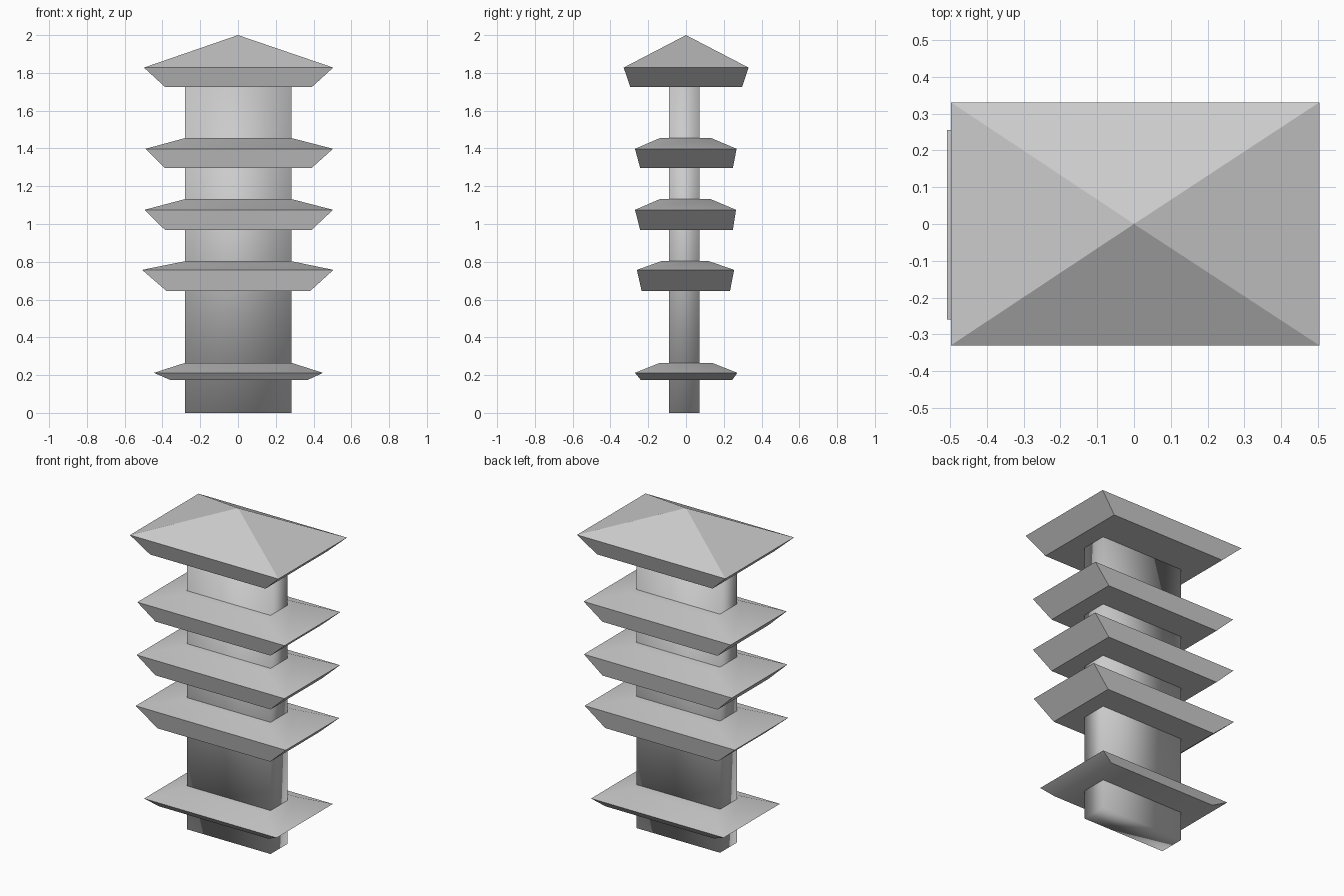
import bpy
import math

if "Cube" in bpy.data.objects:
    bpy.data.objects.remove(bpy.data.objects["Cube"])

stone = bpy.data.materials.new("light_grey_stone")
stone.diffuse_color = (0.6, 0.6, 0.6, 1)
stone.use_nodes = True
stone.node_tree.nodes["Principled BSDF"].inputs["Base Color"].default_value = stone.diffuse_color


def loft(name, sections, apex=None):
    """Stack of rectangles (x0, x1, y0, y1, z), closed by a flat cap or an apex."""
    verts, faces = [], [(3, 2, 1, 0)]
    for x0, x1, y0, y1, z in sections:
        verts += [(x0, y0, z), (x1, y0, z), (x1, y1, z), (x0, y1, z)]
    for k in range(len(sections) - 1):
        a = 4 * k
        for i in range(4):
            j = (i + 1) % 4
            faces.append((a + i, a + j, a + 4 + j, a + 4 + i))
    b = len(verts) - 4
    if apex:
        verts.append(apex)
        faces += [(b + i, b + (i + 1) % 4, b + 4) for i in range(4)]
    else:
        faces.append((b, b + 1, b + 2, b + 3))
    mesh = bpy.data.meshes.new(name)
    mesh.from_pydata(verts, [], faces)
    mesh.materials.append(stone)
    obj = bpy.data.objects.new(name, mesh)
    bpy.context.collection.objects.link(obj)
    return obj


def smooth(obj, angle):
    bpy.ops.object.select_all(action='DESELECT')
    obj.select_set(True)
    bpy.context.view_layer.objects.active = obj
    bpy.ops.object.shade_smooth_by_angle(angle=math.radians(angle))


# Tower core, softly shaded all round
core = loft("tower_core", [(-0.28, 0.283, -0.09, 0.072, 0),
                           (-0.28, 0.283, -0.09, 0.072, 1.74)])
smooth(core, 180)

# Tiered eaves: underside, rim and top rectangles
top_x = (-0.28, 0.283)
tiers = {
    "base_eave": [(-0.36, 0.37, -0.24, 0.245, 0.175),
                  (-0.445, 0.45, -0.27, 0.272, 0.212),
                  (*top_x, -0.138, 0.138, 0.265)],
    "lower_eave": [(-0.378, 0.382, -0.235, 0.233, 0.645),
                   (-0.508, 0.505, -0.26, 0.255, 0.757),
                   (*top_x, -0.132, 0.122, 0.803)],
    "middle_eave": [(-0.387, 0.39, -0.243, 0.248, 0.969),
                    (-0.495, 0.503, -0.27, 0.265, 1.075),
                    (*top_x, -0.138, 0.13, 1.132)],
    "upper_eave": [(-0.387, 0.39, -0.243, 0.248, 1.297),
                   (-0.49, 0.503, -0.27, 0.268, 1.398),
                   (*top_x, -0.138, 0.133, 1.455)],
}
for name, sections in tiers.items():
    smooth(loft(name, sections), 30)

# Pointed top roof
loft("top_roof", [(-0.387, 0.392, -0.295, 0.297, 1.726),
                  (-0.498, 0.504, -0.33, 0.331, 1.828)], apex=(0, 0, 2.0))
